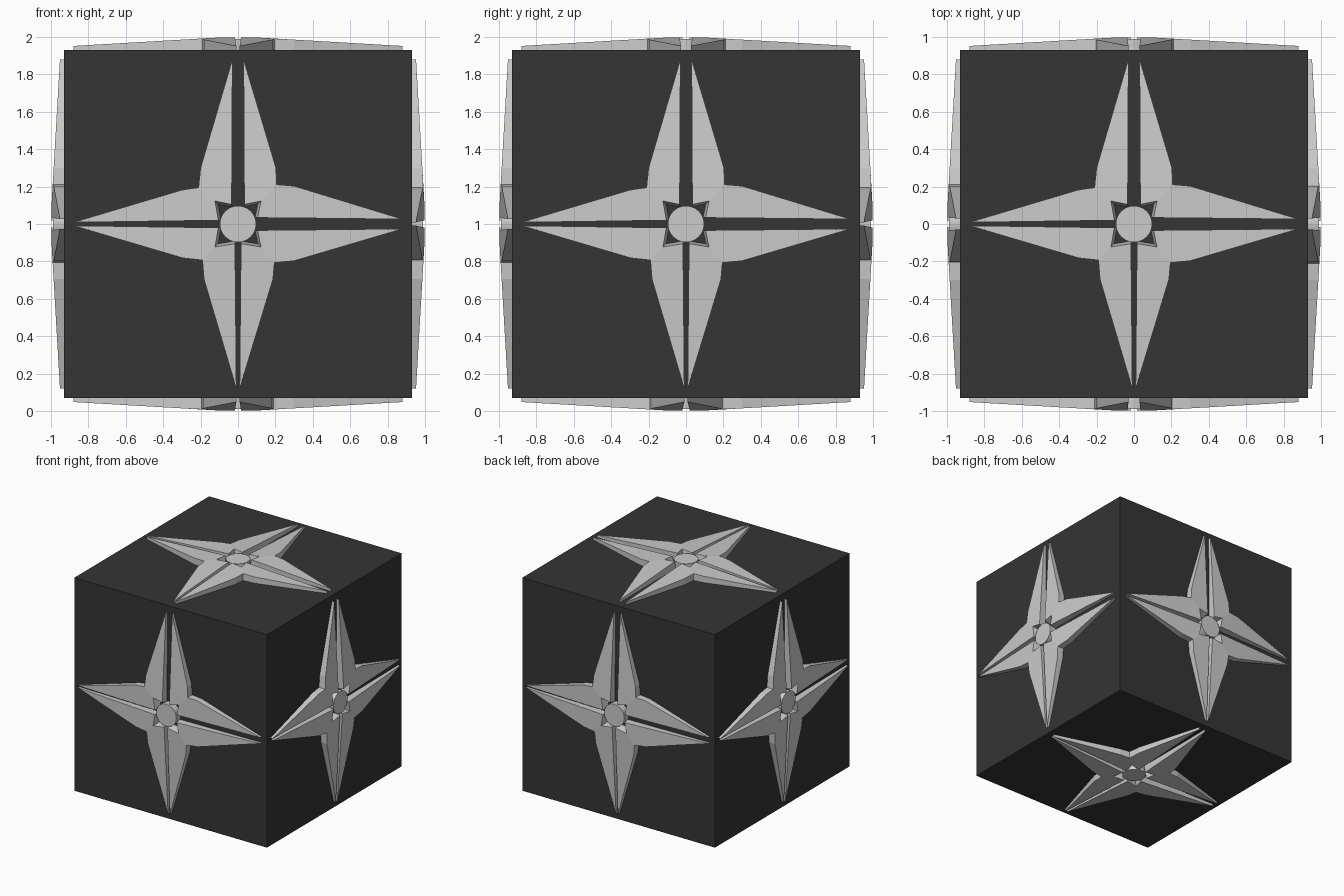
import bpy, bmesh
from math import pi
from mathutils import Matrix, Vector

if "Cube" in bpy.data.objects:
    bpy.data.objects.remove(bpy.data.objects["Cube"])

HALF = 0.93      # half size of the dark cube
CENTRE = Matrix.Translation((0, 0, 1))


def material(name, rgb):
    m = bpy.data.materials.new(name)
    m.diffuse_color = (*rgb, 1)
    m.use_nodes = True
    m.node_tree.nodes["Principled BSDF"].inputs["Base Color"].default_value = m.diffuse_color
    return m


def finish(name, bm, mat=None):
    bmesh.ops.recalc_face_normals(bm, faces=bm.faces)
    me = bpy.data.meshes.new(name)
    bm.to_mesh(me)
    bm.free()
    ob = bpy.data.objects.new(name, me)
    bpy.context.collection.objects.link(ob)
    if mat:
        me.materials.append(mat)
    return ob


# Dark cube body
bm = bmesh.new()
bmesh.ops.create_cube(bm, size=2 * HALF, matrix=CENTRE)
finish("cube_body", bm, material("dark", (0.035, 0.035, 0.035)))

# Half widths of the four slots: (at tip, at centre)
RIGHT, UP, LEFT, DOWN = (0.026, 0.034), (0.03, 0.034), (0.009, 0.02), (0.009, 0.016)
# sign u, sign v, horizontal slot, vertical slot, shoulder and inside corner
QUADS = [
    (1, 1, RIGHT, UP, (0.30, 0.203), (0.207, 0.211), (0.203, 0.30)),
    (-1, 1, LEFT, UP, (0.30, 0.182), (0.211, 0.195), (0.20, 0.30)),
    (-1, -1, LEFT, DOWN, (0.295, 0.182), (0.19, 0.193), (0.182, 0.295)),
    (1, -1, RIGHT, DOWN, (0.30, 0.197), (0.195, 0.207), (0.187, 0.295)),
]


def height(u, v):
    return 1.003 - 0.058 * max(abs(u), abs(v))


def star_quarter(bm, su, sv, hs, vs, sh_u, corner, sh_v):
    # outline: horizontal arm, inside corner, vertical arm, then hub notch
    top = [(0.88, hs[0]), sh_u, corner, sh_v, (vs[0], 0.88),
           (vs[1], 0.105), (0.123, 0.123), (0.105, hs[1])]
    low = top[:5] + [(vs[1], 0.09), (0.105, 0.105), (0.09, hs[1])]
    t = [bm.verts.new((su * u, sv * v, height(u, v))) for u, v in top]
    b = [bm.verts.new((su * u, sv * v, HALF - 0.005)) for u, v in low]
    for r in (t, b):
        bm.faces.new((r[0], r[1], r[2], r[6], r[7]))
        bm.faces.new((r[2], r[3], r[4], r[5], r[6]))
    for i in range(8):
        j = (i + 1) % 8
        bm.faces.new((t[i], t[j], b[j], b[i]))


def basis(u, v):
    u, v = Vector(u), Vector(v)
    return CENTRE @ Matrix((u, v, u.cross(v))).transposed().to_4x4()


SIDES = {
    "front": basis((1, 0, 0), (0, 0, 1)),
    "right": basis((0, 1, 0), (0, 0, 1)),
    "back": basis((-1, 0, 0), (0, 0, 1)),
    "left": basis((0, -1, 0), (0, 0, 1)),
    "top": basis((1, 0, 0), (0, 1, 0)),
    "bottom": basis((-1, 0, 0), (0, 1, 0)),
}

for side, mat in SIDES.items():
    # Four-pointed raised star in quarters
    bm = bmesh.new()
    for q in QUADS:
        star_quarter(bm, *q)
    bm.transform(mat)
    finish(side + "_star", bm)

    # Round hub
    bm = bmesh.new()
    bmesh.ops.create_cone(bm, cap_ends=True, segments=32, radius1=0.097, radius2=0.097,
                          depth=0.065, matrix=Matrix.Translation((0, 0, 0.9575)))
    bm.transform(mat)
    hub = finish(side + "_hub", bm)
    bpy.context.view_layer.objects.active = hub
    hub.select_set(True)
    bpy.ops.object.shade_smooth_by_angle(angle=pi / 6)
    hub.select_set(False)
